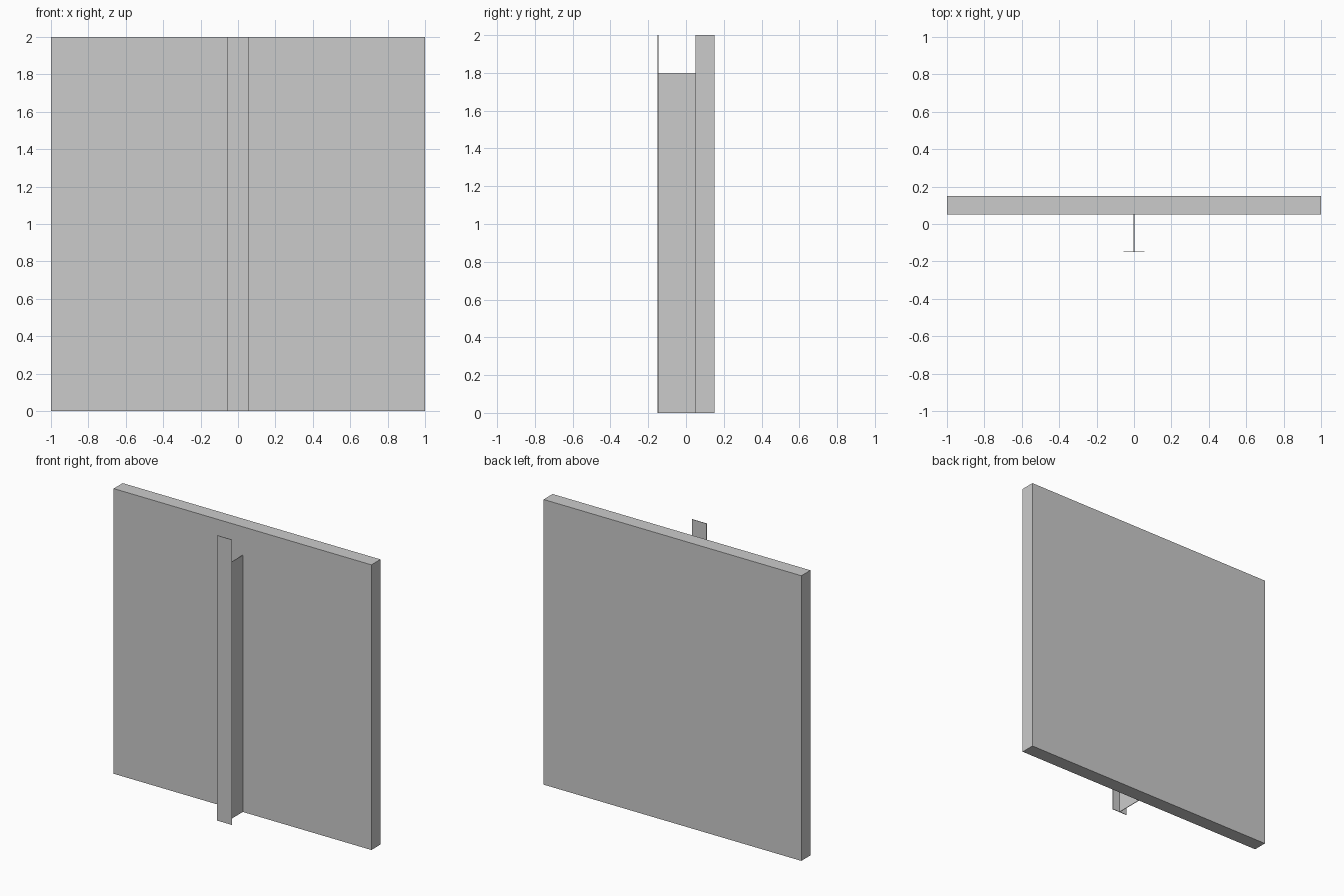
import bpy

if "Cube" in bpy.data.objects:
    bpy.data.objects.remove(bpy.data.objects["Cube"])


def box(name, x, y, z):
    """Axis-aligned box from (min, max) ranges."""
    spans = (x, y, z)
    bpy.ops.mesh.primitive_cube_add(size=1, location=[(a + b) / 2 for a, b in spans])
    obj = bpy.context.object
    obj.name = name
    obj.scale = [b - a for a, b in spans]
    bpy.ops.object.transform_apply(location=False, rotation=False, scale=True)
    return obj


T = 0.004  # sheet thickness of the T-shaped stiffener

# Square wall panel at the back
box("wall_panel", (-1, 1), (0.05, 0.15), (0, 2))

# Full-height front flange
box("front_flange", (-0.057, 0.057), (-0.15, -0.15 + T), (0, 2))

# Shorter web joining flange to panel
box("web_plate", (-T / 2, T / 2), (-0.15 + T, 0.05), (0, 1.8))
